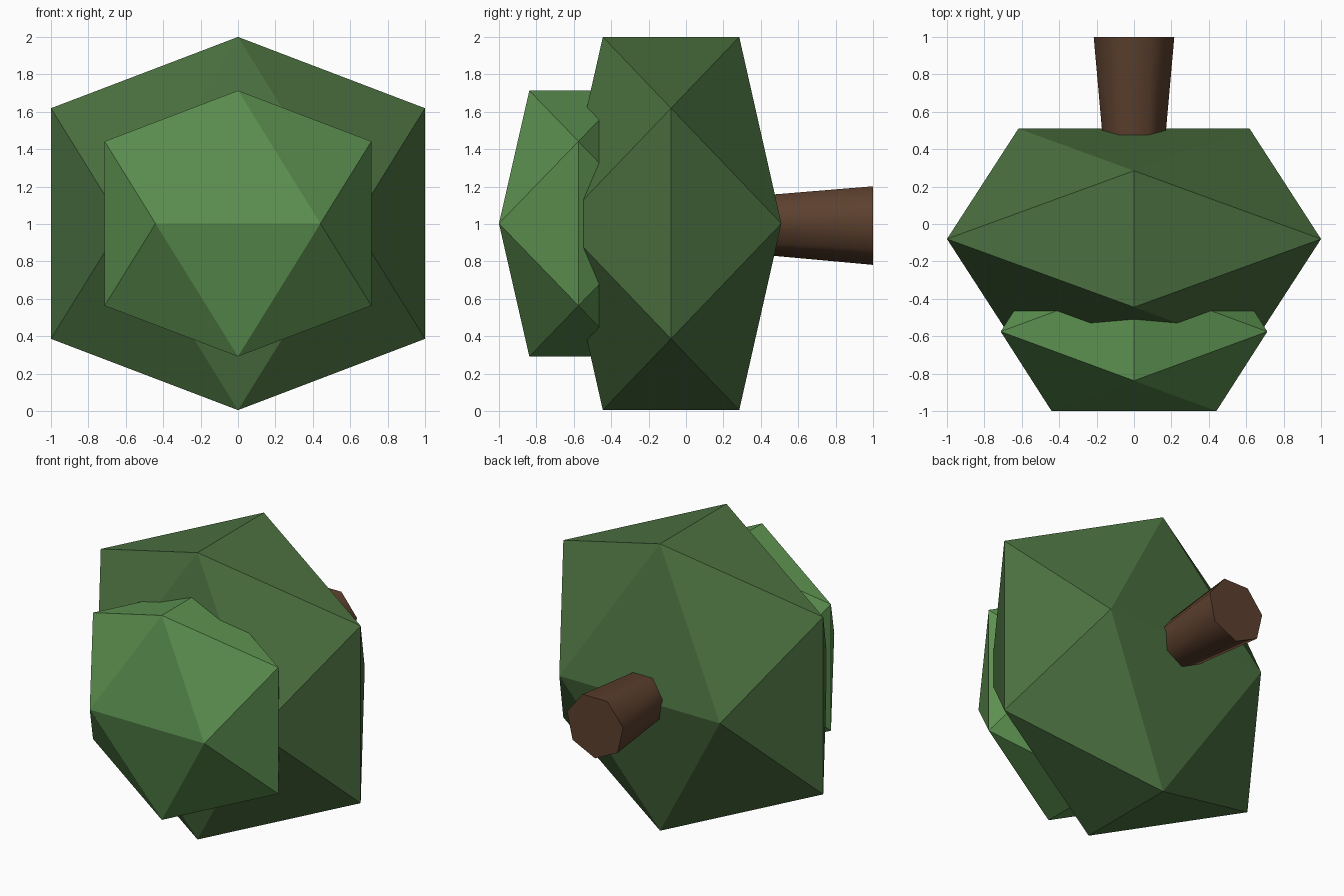
import bpy, bmesh, math
from mathutils import Matrix, Vector

if "Cube" in bpy.data.objects:
    bpy.data.objects.remove(bpy.data.objects["Cube"])


def material(name, rgb):
    m = bpy.data.materials.new(name)
    m.diffuse_color = (*rgb, 1)
    m.use_nodes = True
    m.node_tree.nodes["Principled BSDF"].inputs["Base Color"].default_value = m.diffuse_color
    return m


def add_object(name, bm, mat):
    bmesh.ops.recalc_face_normals(bm, faces=bm.faces[:])
    me = bpy.data.meshes.new(name)
    bm.to_mesh(me)
    bm.free()
    me.materials.append(mat)
    ob = bpy.data.objects.new(name, me)
    bpy.context.collection.objects.link(ob)
    return ob


def foliage(name, center, size, mat):
    """Icosahedron from three golden rectangles, squashed to the half sizes."""
    g = (math.sqrt(5) - 1) / 2
    bm = bmesh.new()
    for a in (-1, 1):
        for b in (-g, g):
            for p in ((a, 0, b), (b, a, 0), (0, b, a)):
                bm.verts.new([c + s * v for c, s, v in zip(center, size, p)])
    bmesh.ops.convex_hull(bm, input=bm.verts[:])
    return add_object(name, bm, mat)


# Two overlapping leaf masses, stacked towards the front
foliage("lower_foliage", (0, -0.08, 1.0025), (1, 0.59, 0.9975),
        material("dark_leaf", (0.069, 0.162, 0.05)))
foliage("upper_foliage", (0, -0.575, 1.0025), (0.713, 0.425, 0.711),
        material("light_leaf", (0.107, 0.28, 0.08)))

# Tapered seven-sided trunk pointing backwards
y0, y1 = 0.2, 1.0
bm = bmesh.new()
bmesh.ops.create_cone(bm, cap_ends=True, segments=7, radius1=0.148, radius2=0.221,
                      depth=y1 - y0,
                      matrix=Matrix.Translation((0, (y0 + y1) / 2, 1.0025))
                      @ Matrix.Rotation(-math.pi / 2, 4, 'X'))
trunk = add_object("trunk", bm, material("bark", (0.107, 0.051, 0.027)))
bpy.context.view_layer.objects.active = trunk
trunk.select_set(True)
bpy.ops.object.shade_smooth_by_angle(angle=math.radians(60))
